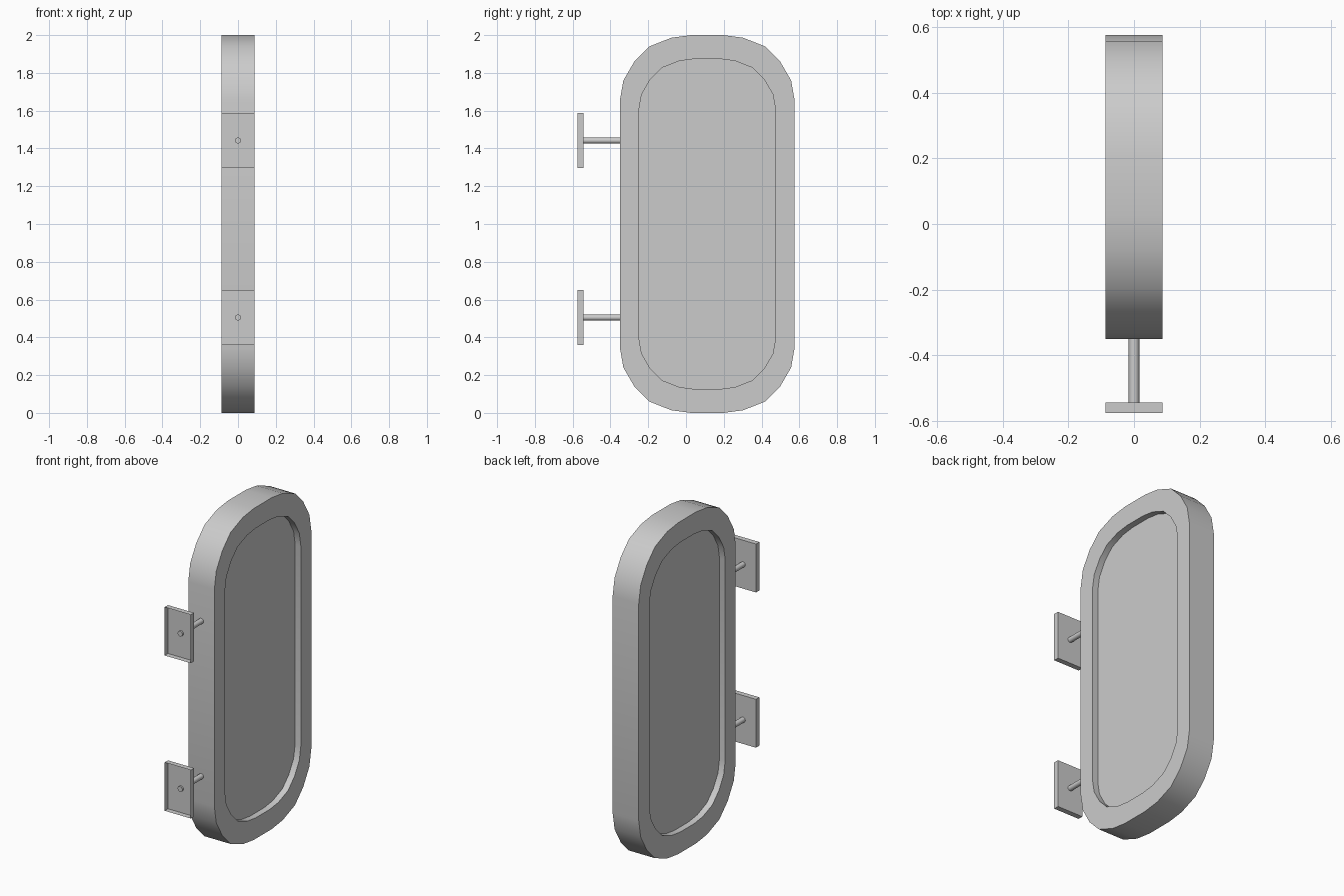
import bpy, bmesh
from mathutils import Matrix

if "Cube" in bpy.data.objects:
    bpy.data.objects.remove(bpy.data.objects["Cube"])

HALF_X = 0.087      # half thickness of the sign
PANEL_X = 0.049     # recessed face of the panel
CY, CZ = 0.1125, 1.0

# One quarter of the rounded outline, as offsets from the centre (y, z)
OUTER = [(0.4625, 0.655), (0.444, 0.76), (0.386, 0.86),
         (0.307, 0.94), (0.19, 0.986), (0.085, 1.0)]
K = 0.362 / 0.4625
INNER = [(y * K, 0.874 - (1.0 - z) * K) for y, z in OUTER]


def outline(quarter):
    top = quarter + [(-y, z) for y, z in reversed(quarter)]
    return top + [(-y, -z) for y, z in top]


def finish(bm, name):
    bmesh.ops.recalc_face_normals(bm, faces=bm.faces)
    me = bpy.data.meshes.new(name)
    bm.to_mesh(me)
    bm.free()
    ob = bpy.data.objects.new(name, me)
    bpy.context.collection.objects.link(ob)
    bpy.ops.object.select_all(action='DESELECT')
    ob.select_set(True)
    bpy.context.view_layer.objects.active = ob
    bpy.ops.object.shade_smooth_by_angle(angle=0.52)
    return ob


def ring(bm, pts, x):
    return [bm.verts.new((x, CY + y, CZ + z)) for y, z in pts]


def bridge(bm, a, b):
    n = len(a)
    for i in range(n):
        j = (i + 1) % n
        bm.faces.new((a[i], a[j], b[j], b[i]))


# Sign body: rounded rim with a recessed panel on both sides
bm = bmesh.new()
o, n = outline(OUTER), outline(INNER)
loops = [ring(bm, n, PANEL_X), ring(bm, n, HALF_X), ring(bm, o, HALF_X),
         ring(bm, o, -HALF_X), ring(bm, n, -HALF_X), ring(bm, n, -PANEL_X)]
for a, b in zip(loops, loops[1:]):
    bridge(bm, a, b)
bm.faces.new(loops[0])
bm.faces.new(loops[-1])
finish(bm, "sign_body")


# Wall brackets: shallow open-fronted plate and a round rod into the rim
def bracket(label, z):
    bm = bmesh.new()
    y0, y1 = -0.575, -0.543
    bmesh.ops.create_cube(bm, size=1.0, matrix=Matrix.Translation((0, (y0 + y1) / 2, z))
                          @ Matrix.Diagonal((2 * HALF_X, y1 - y0, 0.292, 1)))
    bm.normal_update()
    bmesh.ops.delete(bm, geom=[f for f in bm.faces if f.normal.y < -0.9],
                     context='FACES_ONLY')
    finish(bm, label + "_wall_plate")

    bm = bmesh.new()
    r0, r1 = -0.553, -0.34
    bmesh.ops.create_cone(bm, cap_ends=True, segments=16, radius1=0.016, radius2=0.016,
                          depth=r1 - r0,
                          matrix=Matrix.Translation((0, (r0 + r1) / 2, z))
                          @ Matrix.Rotation(1.5707963, 4, 'X'))
    finish(bm, label + "_rod")


bracket("upper", 1.442)
bracket("lower", 0.505)
